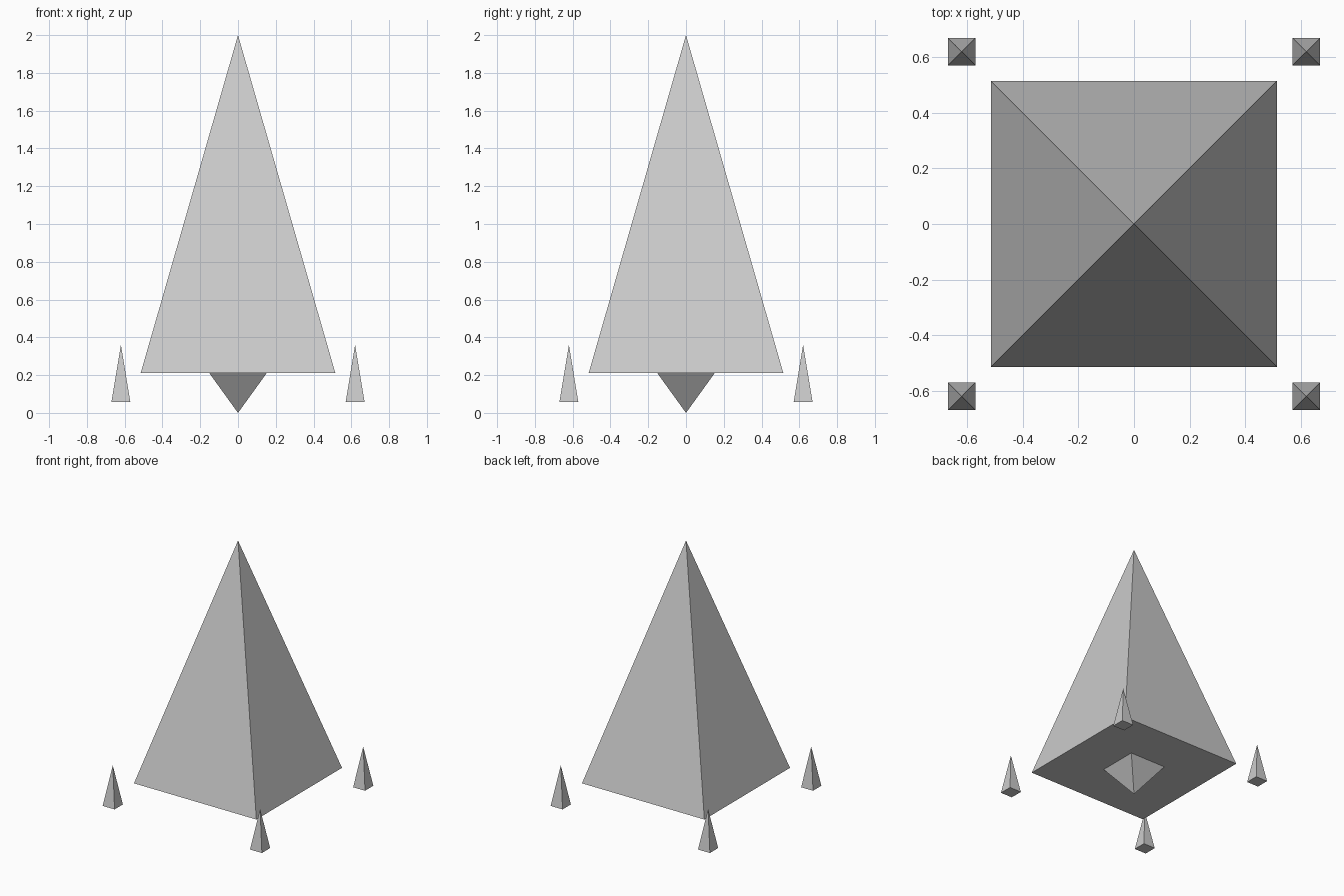
import bpy
import bmesh

if "Cube" in bpy.data.objects:
    bpy.data.objects.remove(bpy.data.objects["Cube"])


def pyramid(name, half, base_z, tip_z, x=0.0, y=0.0):
    """Closed square pyramid; the tip may point up or down."""
    bm = bmesh.new()
    base = [bm.verts.new((x + sx * half, y + sy * half, base_z))
            for sx, sy in ((-1, -1), (1, -1), (1, 1), (-1, 1))]
    tip = bm.verts.new((x, y, tip_z))
    bm.faces.new(base)
    for i in range(4):
        bm.faces.new((base[i], base[(i + 1) % 4], tip))
    bmesh.ops.recalc_face_normals(bm, faces=bm.faces)
    mesh = bpy.data.meshes.new(name)
    bm.to_mesh(mesh)
    bm.free()
    obj = bpy.data.objects.new(name, mesh)
    bpy.context.collection.objects.link(obj)
    return obj


# Large central spire and the inverted point beneath it
pyramid("main_spire", 0.515, 0.212, 2.0)
pyramid("lower_point", 0.153, 0.212, 0.0)

# Four small floating spires at the corners
for side, sx in (("left", -1), ("right", 1)):
    for end, sy in (("front", -1), ("back", 1)):
        pyramid(f"corner_spire_{end}_{side}", 0.05, 0.058, 0.36, sx * 0.62, sy * 0.62)
